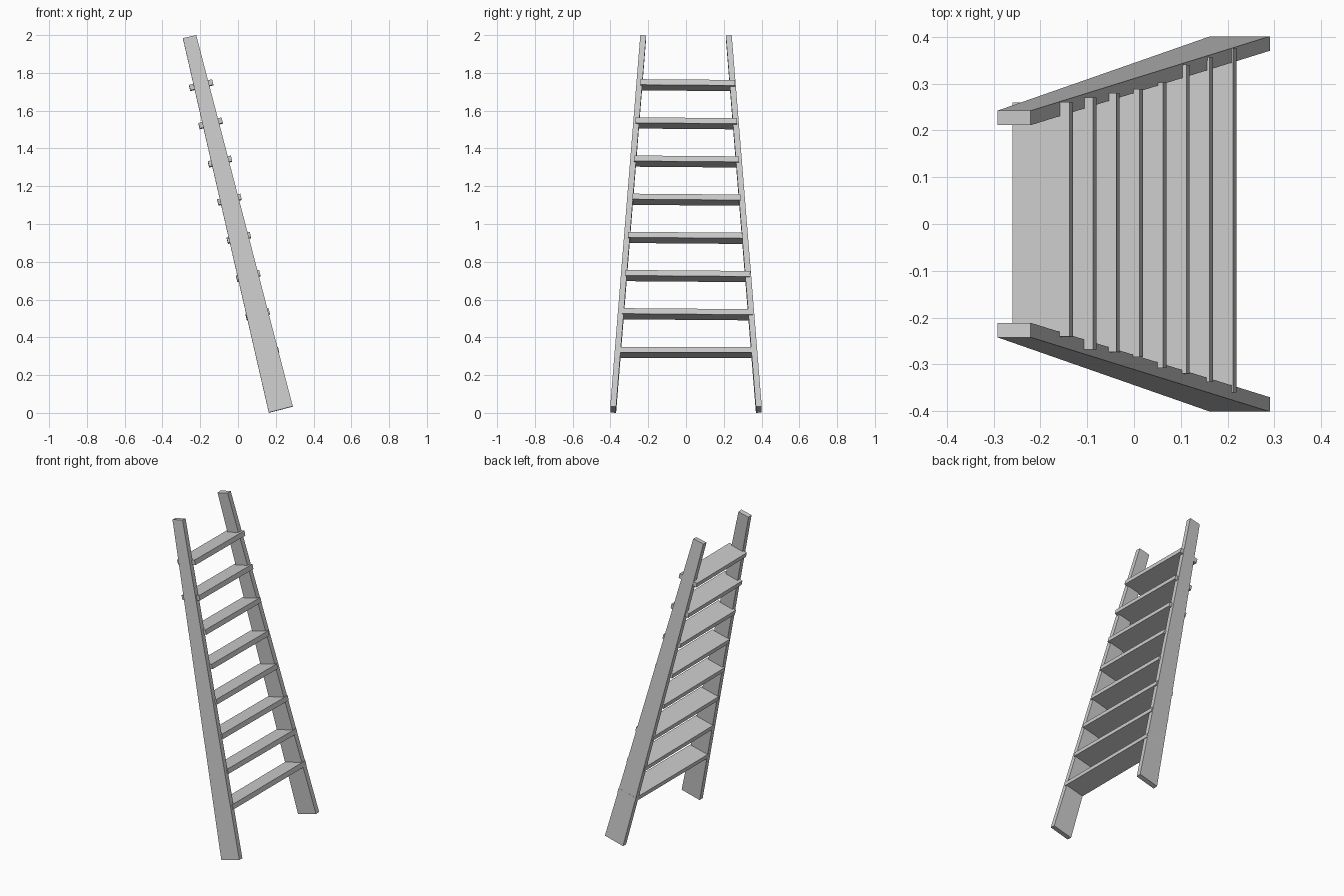
import bpy, bmesh, math
from mathutils import Matrix, Vector

if "Cube" in bpy.data.objects:
    bpy.data.objects.remove(bpy.data.objects["Cube"])


def finish(name, bm):
    bmesh.ops.recalc_face_normals(bm, faces=bm.faces)
    mesh = bpy.data.meshes.new(name)
    bm.to_mesh(mesh)
    bm.free()
    obj = bpy.data.objects.new(name, mesh)
    bpy.context.collection.objects.link(obj)
    return obj


# Tapered side rails: side profile in (x, z) with the outer y at each corner
PROFILE = [(0.163, 0.0, 0.401), (0.29, 0.033, 0.401),
           (-0.221, 1.998, 0.242), (-0.292, 1.982, 0.242)]
RAIL_THICKNESS = 0.031


def rail(name, side):
    bm = bmesh.new()
    outer = [bm.verts.new((x, side * y, z + 0.002)) for x, z, y in PROFILE]
    inner = [bm.verts.new((x, side * (y - RAIL_THICKNESS), z)) for x, z, y in PROFILE]
    bm.faces.new(outer)
    bm.faces.new(inner)
    for i in range(4):
        j = (i + 1) % 4
        bm.faces.new((outer[i], outer[j], inner[j], inner[i]))
    finish(name, bm)


rail("left_rail", -1)
rail("right_rail", 1)

# Treads: tilted boards evenly spaced along the lean, each with its own y ends
ENDS = [(-0.36, 0.376), (-0.338, 0.356), (-0.32, 0.34), (-0.308, 0.302),
        (-0.284, 0.288), (-0.274, 0.28), (-0.268, 0.27), (-0.241, 0.26)]
first, last = Vector((0.154, 0, 0.32)), Vector((-0.195, 0, 1.735))

for i, (y0, y1) in enumerate(ENDS):
    pos = first.lerp(last, i / (len(ENDS) - 1))
    pos.y = (y0 + y1) / 2
    roll = 0 if i == 0 else -0.008
    bm = bmesh.new()
    bmesh.ops.create_cube(bm, size=1)
    bmesh.ops.transform(bm, verts=bm.verts, matrix=(
        Matrix.Translation(pos)
        @ Matrix.Rotation(roll, 4, 'X')
        @ Matrix.Rotation(math.radians(-13.8), 4, 'Y')
        @ Matrix.Diagonal((0.126, y1 - y0, 0.03, 1))))
    finish(f"tread_{i + 1}", bm)
